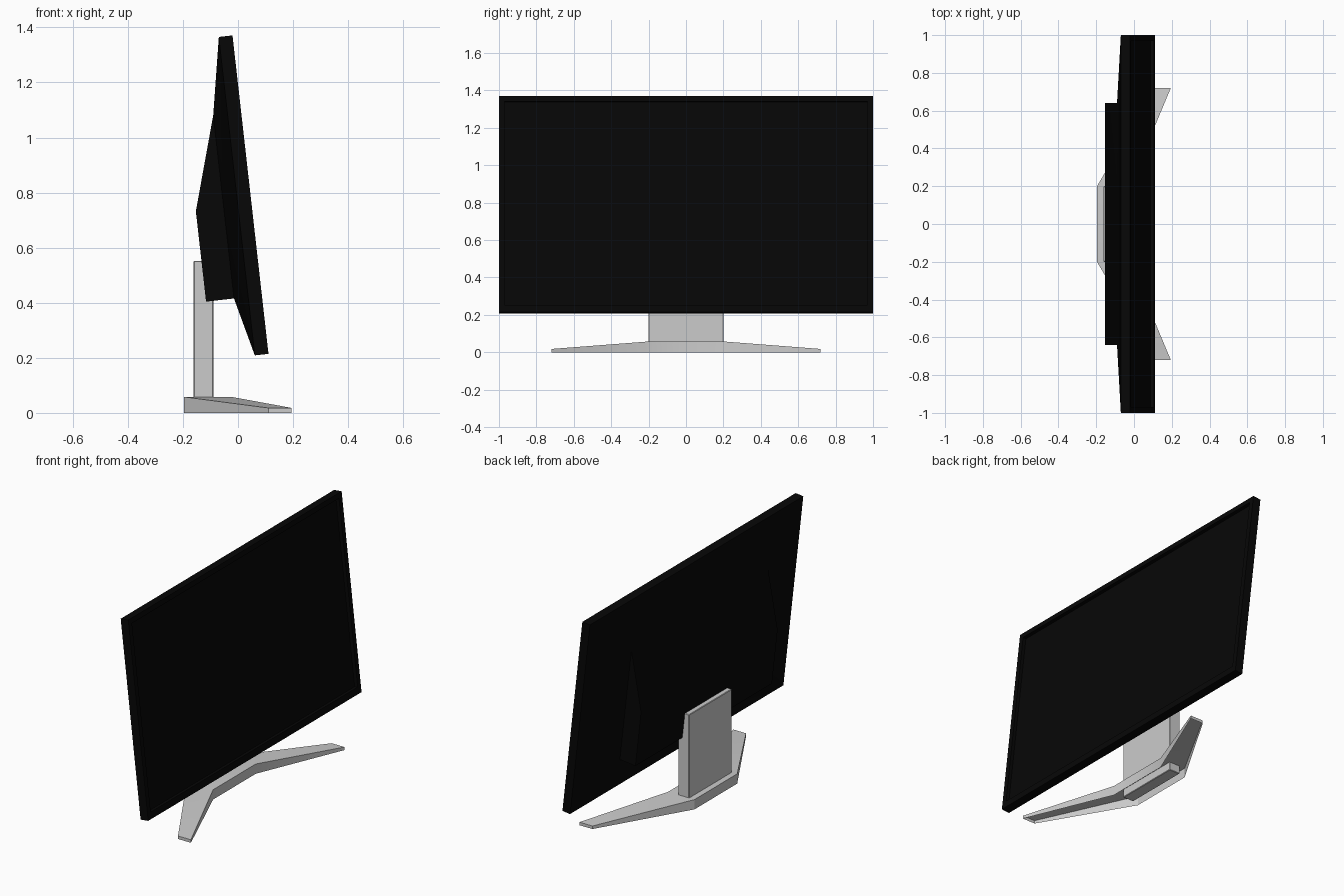
import bpy, bmesh, math
from mathutils import Matrix

if "Cube" in bpy.data.objects:
    bpy.data.objects.remove(bpy.data.objects["Cube"])

def material(name, v):
    m = bpy.data.materials.new(name)
    m.diffuse_color = (v, v, v, 1)
    m.use_nodes = True
    m.node_tree.nodes["Principled BSDF"].inputs["Base Color"].default_value = m.diffuse_color
    return m

black = material("black_plastic", 0.002)

def finish(bm, name, mat=None, matrix=None):
    if matrix:
        bm.transform(matrix)
    bmesh.ops.recalc_face_normals(bm, faces=bm.faces[:])
    me = bpy.data.meshes.new(name)
    bm.to_mesh(me)
    bm.free()
    ob = bpy.data.objects.new(name, me)
    bpy.context.collection.objects.link(ob)
    if mat:
        me.materials.append(mat)
    return ob

def rect(bm, y, d0, s0, d1, s1):
    return [bm.verts.new(p) for p in ((d0, -y, -s0), (d0, y, -s0), (d1, y, -s1), (d1, -y, -s1))]

def loft(bm, loops):
    for a, b in zip(loops, loops[1:]):
        for i in range(len(a)):
            j = (i + 1) % len(a)
            bm.faces.new((a[i], a[j], b[j], b[i]))

# Panel space: x = towards viewer, z = down from the top front edge, then tilted back
H = 1.164
tilt = Matrix.Translation((-0.02, 0, 1.371)) @ Matrix.Rotation(math.radians(-6.45), 4, 'Y')

# Display: recessed screen, square rim, tapered back and wedge shaped rear bulge, one skin
bm = bmesh.new()
loops = [rect(bm, 0.97, -0.02, 0.03, -0.02, H - 0.04),
         rect(bm, 0.97, 0, 0.03, 0, H - 0.04),
         rect(bm, 1, 0, 0, 0, H),
         rect(bm, 1, -0.05, 0, -0.05, H),
         rect(bm, 0.64, -0.102, 0.28, -0.102, 0.95)]
loft(bm, loops)
bm.faces.new(loops[0])
top_l, top_r, low_r, low_l = loops[-1]
ridge_l, ridge_r, end_r, end_l = rect(bm, 0.64, -0.204, 0.62, -0.204, 0.95)
for f in ((top_l, top_r, ridge_r, ridge_l), (ridge_l, ridge_r, end_r, end_l), (end_l, end_r, low_r, low_l),
          (top_l, ridge_l, end_l, low_l), (top_r, ridge_r, end_r, low_r)):
    bm.faces.new(f)
finish(bm, "display_panel", black, tilt)

# Stand neck
bm = bmesh.new()
bmesh.ops.create_cube(bm, size=1, matrix=Matrix.Translation((-0.125, 0, 0.281)) @ Matrix.Diagonal((0.072, 0.4, 0.542, 1)))
bmesh.ops.bevel(bm, geom=bm.edges[:], offset=0.003, segments=1, affect='EDGES')
finish(bm, "stand_neck")

# Base: hollow shell open underneath, sections (y, back x, front x, height)
half = [(0.2, -0.196, -0.023, 0.058), (0.72, 0.11, 0.195, 0.018)]
sections = [(-y, b, f, h) for y, b, f, h in reversed(half)] + half
bm = bmesh.new()
ribs = [[bm.verts.new(p) for p in ((b, y, 0), (b, y, h), (f, y, h), (f, y, 0))] for y, b, f, h in sections]
for a, b in zip(ribs, ribs[1:]):
    for i in range(3):
        bm.faces.new((a[i], a[i + 1], b[i + 1], b[i]))
bm.faces.new(ribs[0])
bm.faces.new(ribs[-1])
base = finish(bm, "stand_base")

for ob in bpy.context.collection.objects:
    ob.select_set(ob.type == 'MESH')
bpy.context.view_layer.objects.active = base
bpy.ops.object.shade_smooth_by_angle(angle=math.radians(30))
